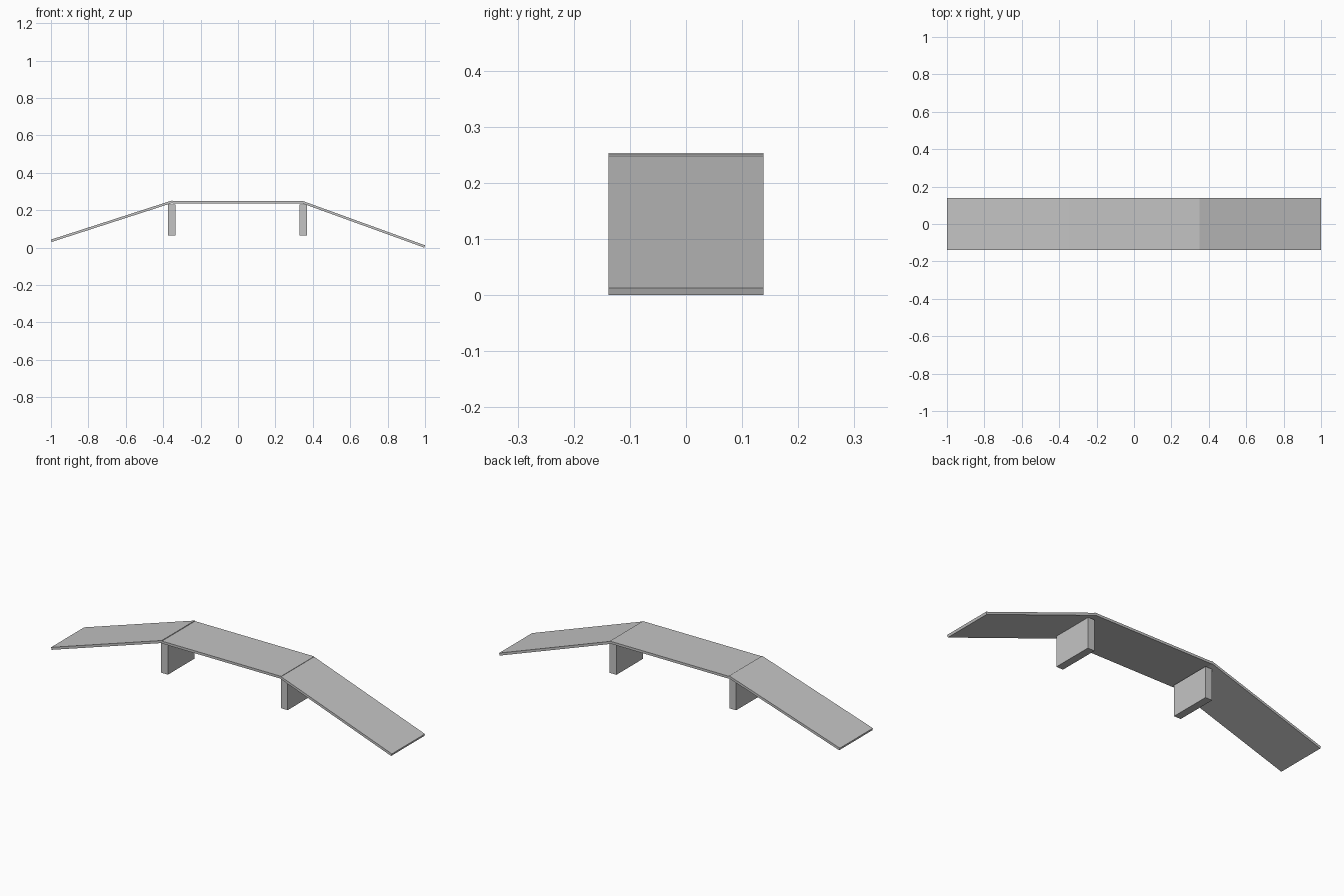
import bpy
import math
from mathutils import Vector

cube = bpy.data.objects.get("Cube")
if cube:
    bpy.data.objects.remove(cube, do_unlink=True)

GREY = (0.55, 0.55, 0.55, 1.0)
grey = bpy.data.materials.new("light_grey")
grey.use_nodes = True
grey.diffuse_color = GREY
grey.node_tree.nodes["Principled BSDF"].inputs["Base Color"].default_value = GREY

WIDTH = 0.277
THICKNESS = 0.013


def box(name, centre, size, pitch=0.0):
    """Add a flat-shaded box, tilted about the y axis."""
    bpy.ops.mesh.primitive_cube_add(size=1, location=centre, rotation=(0, pitch, 0))
    obj = bpy.context.object
    obj.name = name
    obj.scale = size
    obj.data.materials.append(grey)
    return obj


def slab(name, start, end):
    """Add a plank whose top surface runs between two (x, z) points."""
    a, b = Vector(start), Vector(end)
    run = b - a
    down = Vector((run.y, -run.x)).normalized()
    mid = (a + b) / 2 + down * THICKNESS / 2
    box(name, (mid.x, 0, mid.y), (run.length, WIDTH, THICKNESS),
        -math.atan2(run.y, run.x))


# Walkway: a level deck between two sloping ramps
slab("right_ramp", (-1.0, 0.043), (-0.35, 0.253))
slab("deck", (-0.35, 0.25), (0.35, 0.25))
slab("left_ramp", (0.35, 0.248), (1.0, 0.0125))

# Supports under the ends of the deck
for name, x in (("right_support", -0.353), ("left_support", 0.35)):
    box(name, (x, 0, 0.148), (0.04, 0.224, 0.164))
